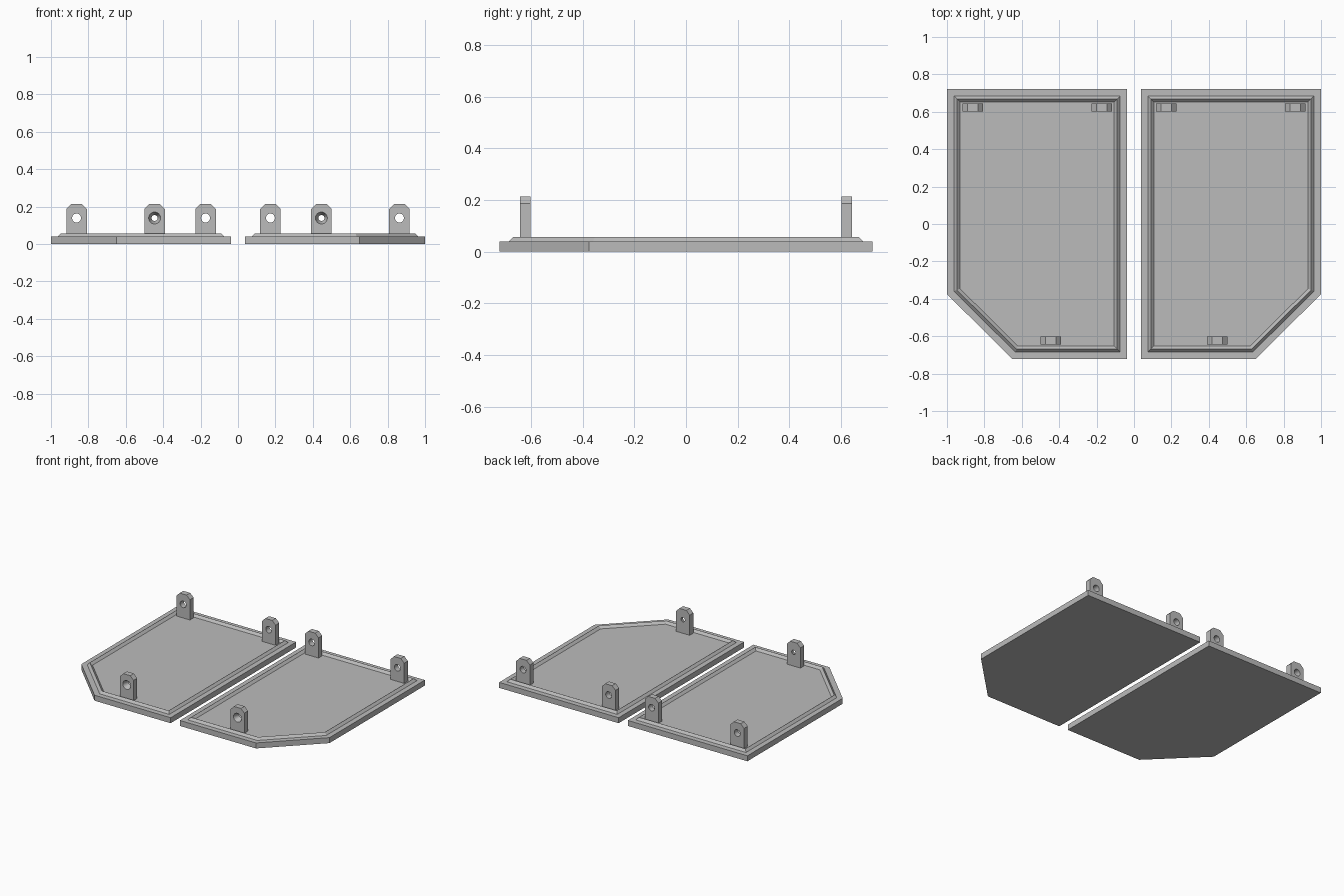
import bpy, bmesh, math
from mathutils import Vector

cube = bpy.data.objects.get("Cube")
if cube:
    bpy.data.objects.remove(cube)

grey = bpy.data.materials.new("plain grey")
grey.use_nodes = True
COLOUR = (0.5, 0.5, 0.5, 1)
grey.diffuse_color = COLOUR
grey.node_tree.nodes["Principled BSDF"].inputs["Base Color"].default_value = COLOUR

OUTLINE = [(0.037, -0.722), (0.65, -0.722), (1, -0.375), (1, 0.722), (0.037, 0.722)]
DECK, RIDGE = 0.04, 0.057


def finish(bm, name):
    bmesh.ops.recalc_face_normals(bm, faces=bm.faces)
    mesh = bpy.data.meshes.new(name)
    bm.to_mesh(mesh)
    bm.free()
    mesh.materials.append(grey)
    obj = bpy.data.objects.new(name, mesh)
    bpy.context.collection.objects.link(obj)
    return obj


def inset(points, d):
    """Move every side of a counter-clockwise convex outline inwards by d."""
    pts = [Vector(p) for p in points]
    result = []
    for i, p in enumerate(pts):
        a = (p - pts[i - 1]).normalized()
        b = (pts[(i + 1) % len(pts)] - p).normalized()
        na, nb = Vector((-a.y, a.x)), Vector((-b.y, b.x))
        result.append(p + (na + nb) * d / (1 + na.dot(nb)))
    return result


def panel(name, side):
    """Thick plate with a small pointed ridge running round its top."""
    bm = bmesh.new()
    rings = []
    for d, z in [(0, 0), (0, DECK), (0.037, DECK), (0.053, RIDGE), (0.07, DECK)]:
        rings.append([bm.verts.new((side * p.x, p.y, z)) for p in inset(OUTLINE, d)])
    n = len(OUTLINE)
    for low, high in zip(rings, rings[1:]):
        for i in range(n):
            j = (i + 1) % n
            bm.faces.new((low[i], low[j], high[j], high[i]))
    bm.faces.new(rings[0])
    bm.faces.new(rings[-1])
    finish(bm, name)


def tab(name, x, y, front_radius, back_radius):
    """Upright lug with clipped top corners and a round screw hole."""
    bm = bmesh.new()
    w, c, top, hole_z, steps = 0.055, 0.027, 0.214, 0.139, 24
    profile = [(-w, DECK), (w, DECK), (w, top - c), (w - c, top), (c - w, top), (-w, top - c)]
    loops = []
    for dy, r in [(-0.021, front_radius), (0.021, back_radius)]:
        outer = [bm.verts.new((x + px, y + dy, pz)) for px, pz in profile]
        angles = [2 * math.pi * k / steps for k in range(steps)]
        hole = [bm.verts.new((x + r * math.cos(a), y + dy, hole_z + r * math.sin(a))) for a in angles]
        edges = [bm.edges.new((l[i - 1], l[i])) for l in (outer, hole) for i in range(len(l))]
        bmesh.ops.triangle_fill(bm, edges=edges, use_beauty=True, normal=(0, -1, 0))
        loops.append((outer, hole))
    for front, back in zip(*loops):
        for i in range(len(front)):
            face = bm.faces.new((front[i - 1], front[i], back[i], back[i - 1]))
            face.smooth = len(front) == steps
    for e in bm.edges:
        if len(e.link_faces) == 2 and e.calc_face_angle(0) > 0.6:
            e.smooth = False
    finish(bm, name)


for label, side in (("left", 1), ("right", -1)):
    panel(label + "_panel", side)
    tab(label + "_back_inner_tab", side * 0.173, 0.622, 0.024, 0.024)
    tab(label + "_back_outer_tab", side * 0.863, 0.622, 0.024, 0.024)
    # Countersunk screw hole, wide on the front
    tab(label + "_front_tab", side * 0.446, -0.622, 0.032, 0.016)
